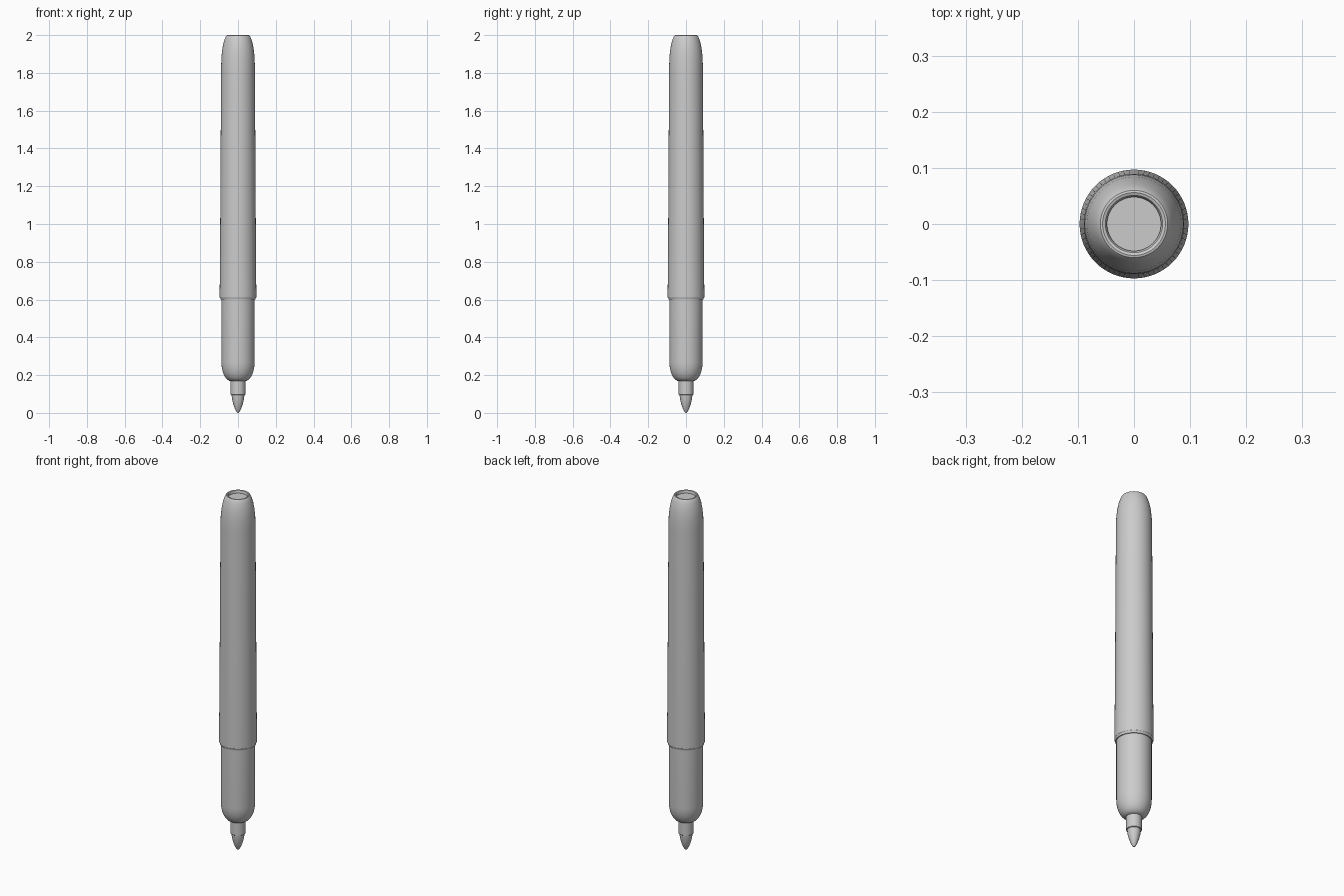
import bpy, bmesh, math

cube = bpy.data.objects.get("Cube")
if cube:
    bpy.data.objects.remove(cube, do_unlink=True)

SIDES = 64

grey = bpy.data.materials.new("plain grey")
grey.use_nodes = True
colour = (0.6, 0.6, 0.6, 1)
grey.diffuse_color = colour
grey.node_tree.nodes["Principled BSDF"].inputs["Base Color"].default_value = colour


def lathe(name, profile):
    """Spin a (radius, height) profile around z; radius 0 closes it to a point."""
    bm = bmesh.new()
    verts = [bm.verts.new((r, 0, z)) for r, z in profile]
    edges = [bm.edges.new(pair) for pair in zip(verts, verts[1:])]
    bmesh.ops.spin(bm, geom=verts + edges, axis=(0, 0, 1), cent=(0, 0, 0),
                   steps=SIDES, angle=math.tau, use_duplicate=False)
    bmesh.ops.remove_doubles(bm, verts=bm.verts, dist=0.00005)
    bmesh.ops.recalc_face_normals(bm, faces=bm.faces)
    mesh = bpy.data.meshes.new(name)
    bm.to_mesh(mesh)
    bm.free()
    obj = bpy.data.objects.new(name, mesh)
    bpy.context.collection.objects.link(obj)
    mesh.materials.append(grey)
    bpy.ops.object.select_all(action='DESELECT')
    obj.select_set(True)
    bpy.context.view_layer.objects.active = obj
    bpy.ops.object.shade_smooth_by_angle(angle=math.radians(35))
    return obj


def arc(r0, z0, dr, dz, steps=8):
    """Quarter ellipse that leaves the wall vertically and curls inward."""
    angles = [math.pi / 2 * i / steps for i in range(steps + 1)]
    return [(r0 - dr * (1 - math.cos(a)), z0 + dz * math.sin(a)) for a in angles]


# Tapered outer sleeve with a chamfered lip at its open end
lathe("sleeve", [(0.086, 0.6), (0.093, 0.6), (0.094, 0.608), (0.097, 0.612),
                 (0.097, 0.64), (0.095, 0.85), (0.0895, 1.82)]
      + [(0.088, 1.88), (0.084, 1.92), (0.078, 1.954), (0.07, 1.98)]
      # Rounded end rim around a shallow dish
      + [(0.064, 1.994), (0.06, 1.999), (0.056, 2.0), (0.051, 1.998),
         (0.048, 1.993), (0.048, 1.985), (0, 1.985)])

# Barrel with a rounded shoulder
lathe("barrel", [(0, 0.7), (0.088, 0.7)]
      + arc(0.088, 0.27, 0.052, -0.102) + [(0, 0.168)])

# Collar that holds the nib
lathe("nib_collar", [(0, 0.2), (0.039, 0.2), (0.039, 0.097), (0.037, 0.095),
                     (0, 0.095)])

# Bullet-shaped nib
lathe("nib", [(0, 0.11), (0.034, 0.11), (0.034, 0.095), (0.031, 0.07),
              (0.025, 0.045), (0.017, 0.022), (0.009, 0.007),
              (0.004, 0.001), (0, 0)])
